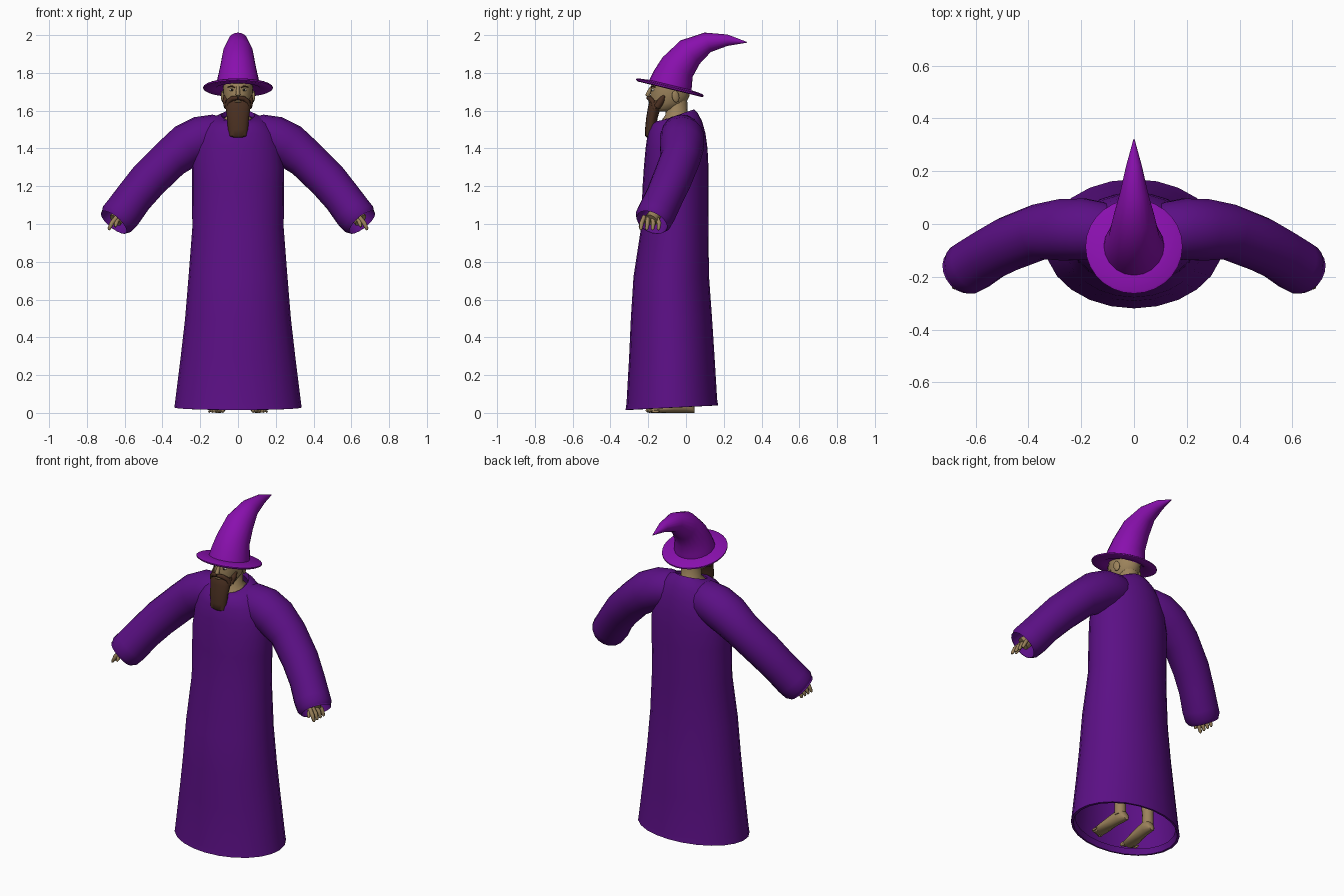
import bpy, math
from mathutils import Vector


def material(name, rgb):
    m = bpy.data.materials.new(name)
    m.diffuse_color = (*rgb, 1)
    return m


ROBE = material("robe purple", (0.105, 0.005, 0.235))
HAT = material("hat violet", (0.25, 0.005, 0.42))
SKIN = material("tan skin", (0.33, 0.225, 0.105))
HAIR = material("brown hair", (0.068, 0.029, 0.015))
EYE = material("eye white", (0.5, 0.46, 0.38))
PUPIL = material("pupil dark", (0.02, 0.014, 0.01))


def loft(name, rings, mat, cap_start=True, cap_end=True, angle=50):
    """Skin a list of equal-sized point rings."""
    n = len(rings[0])
    verts = [p for r in rings for p in r]
    faces = [(i * n + j, i * n + (j + 1) % n, (i + 1) * n + (j + 1) % n, (i + 1) * n + j)
             for i in range(len(rings) - 1) for j in range(n)]
    if cap_start:
        faces.append(tuple(reversed(range(n))))
    if cap_end:
        faces.append(tuple(range(len(verts) - n, len(verts))))
    me = bpy.data.meshes.new(name)
    me.from_pydata(verts, [], faces)
    me.materials.append(mat)
    ob = bpy.data.objects.new(name, me)
    bpy.context.collection.objects.link(ob)
    finish(ob, angle)
    return ob


def finish(ob, angle=50):
    bpy.ops.object.select_all(action='DESELECT')
    ob.select_set(True)
    bpy.context.view_layer.objects.active = ob
    bpy.ops.object.shade_smooth_by_angle(angle=math.radians(angle))


def level(z, cy, rx, ry, tilt=0, n=24, cx=0):
    """Horizontal ellipse, raised by tilt at the back and lowered at the front."""
    return [Vector((cx + rx * math.cos(a), cy + ry * math.sin(a), z + tilt * math.sin(a)))
            for a in (math.tau * k / n for k in range(n))]


def tube(name, path, mat, ref, n=16, **kw):
    """Round tube through (x, y, z, radius) points."""
    pts = [Vector(p[:3]) for p in path]
    rings = []
    for i, p in enumerate(path):
        t = (pts[min(i + 1, len(pts) - 1)] - pts[max(i - 1, 0)]).normalized()
        u = t.cross(Vector(ref)).normalized()
        v = t.cross(u)
        rings.append([pts[i] + p[3] * (u * math.cos(a) + v * math.sin(a))
                      for a in (math.tau * k / n for k in range(n))])
    return loft(name, rings, mat, **kw)


def blob(name, loc, size, mat, rot=(0, 0, 0), seg=16):
    bpy.ops.mesh.primitive_uv_sphere_add(segments=seg, ring_count=seg // 2, radius=1,
                                         location=loc, rotation=rot)
    ob = bpy.context.object
    ob.name = name
    ob.scale = size
    ob.data.materials.append(mat)
    finish(ob, 180)
    return ob


# Robe body: open at hem and collar, hem turned in
robe = [level(*r) for r in [
    (0.06, -0.075, 0.31, 0.225, 0.012), (0.027, -0.075, 0.322, 0.235, 0.012),
    (0.028, -0.075, 0.337, 0.245, 0.012), (0.06, -0.075, 0.333, 0.24, 0.01),
    (0.3, -0.075, 0.303, 0.226), (0.5, -0.077, 0.28, 0.215),
    (0.72, -0.078, 0.262, 0.2), (0.98, -0.06, 0.242, 0.178),
    (1.2, -0.055, 0.243, 0.175), (1.3, -0.052, 0.243, 0.171),
    (1.4, -0.05, 0.23, 0.164), (1.48, -0.05, 0.205, 0.153),
    (1.535, -0.05, 0.165, 0.135, 0.01), (1.565, -0.05, 0.125, 0.112, 0.022),
    (1.575, -0.05, 0.088, 0.092, 0.032), (1.55, -0.05, 0.08, 0.085, 0.032)]]
loft("robe_body", robe, ROBE, False, False, 60)

for s, side in ((1, "right"), (-1, "left")):
    # Sleeve with a recessed cuff
    sleeve = [(0.05, -0.03, 1.475, 0.085), (0.12, -0.025, 1.472, 0.108),
              (0.19, -0.02, 1.455, 0.118), (0.27, -0.022, 1.415, 0.118),
              (0.36, -0.03, 1.345, 0.106), (0.475, -0.075, 1.232, 0.104),
              (0.55, -0.115, 1.142, 0.1), (0.61, -0.155, 1.06, 0.102),
              (0.64, -0.172, 1.026, 0.1), (0.655, -0.18, 1.01, 0.086)]
    tube(f"{side}_sleeve", [(s * x, y, z, r) for x, y, z, r in sleeve], ROBE, (0, 1, 0),
         n=18, cap_end=False, angle=60)
    tube(f"{side}_cuff_lining", [(s * 0.656, -0.181, 1.009, 0.087),
                                 (s * 0.59, -0.14, 1.09, 0.078)], ROBE, (0, 1, 0), n=18,
         cap_start=False)
    # Hand with four fingers and a thumb
    tube(f"{side}_hand", [(s * 0.58, -0.14, 1.1, 0.03), (s * 0.62, -0.165, 1.05, 0.035),
                          (s * 0.65, -0.185, 1.02, 0.038)], SKIN, (0, 1, 0), n=10)
    for k in range(4):
        y = -0.235 + k * 0.031
        tube(f"{side}_finger_{k + 1}",
             [(s * 0.64, -0.19 + (y + 0.19) * 0.7, 1.04, 0.011), (s * 0.668, y, 1.005, 0.012),
              (s * 0.682, y - 0.004, 0.975, 0.009), (s * 0.684, y - 0.005, 0.968, 0.004)],
             SKIN, (0, 1, 0), n=8)
    tube(f"{side}_thumb", [(s * 0.63, -0.2, 1.04, 0.012), (s * 0.645, -0.235, 1.005, 0.011),
                           (s * 0.65, -0.245, 0.985, 0.006)], SKIN, (1, 0, 0), n=8)

    # Shin and foot
    tube(f"{side}_leg", [(s * 0.1, 0.0, 0.04, 0.033), (s * 0.1, 0.0, 0.12, 0.031),
                         (s * 0.1, 0.0, 0.3, 0.05), (s * 0.1, -0.02, 0.5, 0.052),
                         (s * 0.1, -0.04, 0.8, 0.075)], SKIN, (0, 1, 0))
    foot = []
    for y, w, h in [(0.045, 0.015, 0.03), (0.03, 0.03, 0.06), (-0.01, 0.034, 0.085),
                    (-0.06, 0.036, 0.07), (-0.12, 0.042, 0.045), (-0.17, 0.043, 0.028),
                    (-0.185, 0.038, 0.02)]:
        foot.append([Vector((s * (0.1 - 0.08 * (y + 0.06)) + w * math.cos(a), y,
                             h / 2 * (1 + math.sin(a)))) for a in
                     (math.tau * k / 12 for k in range(12))])
    loft(f"{side}_foot", foot, SKIN)
    for k in range(5):
        r = 0.013 - 0.0015 * k
        blob(f"{side}_toe_{k + 1}", (s * (0.08 + k * 0.018), -0.193 + 0.008 * k, r),
             (r * 0.85, 0.022, r), SKIN, seg=8)

    # Ear, eye, brow and moustache half
    blob(f"{side}_ear", (s * 0.08, -0.055, 1.675), (0.01, 0.02, 0.032), SKIN, (0.2, 0, s * 0.3))
    blob(f"{side}_eye", (s * 0.032, -0.172, 1.71), (0.013, 0.012, 0.008), EYE, seg=12)
    blob(f"{side}_pupil", (s * 0.032, -0.182, 1.71), (0.005, 0.004, 0.006), PUPIL, seg=8)
    tube(f"{side}_brow", [(s * 0.014, -0.183, 1.723, 0.004), (s * 0.034, -0.18, 1.73, 0.005),
                          (s * 0.055, -0.163, 1.725, 0.003)], HAIR, (0, 0, 1), n=6)
    tube(f"{side}_moustache", [(0, -0.199, 1.668, 0.011), (s * 0.03, -0.192, 1.665, 0.013),
                               (s * 0.052, -0.175, 1.648, 0.013),
                               (s * 0.06, -0.165, 1.61, 0.01)], HAIR, (0, 1, 0), n=8)
    tube(f"{side}_sideburn", [(s * 0.068, -0.115, 1.68, 0.008), (s * 0.064, -0.13, 1.655, 0.018),
                              (s * 0.055, -0.155, 1.62, 0.02)], HAIR, (1, 0, 0), n=8)

# Head, neck and upper chest
loft("head", [level(*r) for r in [
    (1.595, -0.125, 0.03, 0.05), (1.61, -0.115, 0.052, 0.075), (1.64, -0.095, 0.068, 0.095),
    (1.68, -0.085, 0.077, 0.104), (1.72, -0.083, 0.08, 0.104), (1.76, -0.083, 0.075, 0.095),
    (1.79, -0.08, 0.05, 0.06)]], SKIN)
loft("neck", [level(*r, n=16) for r in [
    (1.5, -0.045, 0.12, 0.1), (1.545, -0.048, 0.085, 0.085), (1.575, -0.05, 0.058, 0.06),
    (1.66, -0.05, 0.055, 0.056)]], SKIN)
tube("nose", [(0, -0.182, 1.725, 0.008), (0, -0.195, 1.7, 0.011), (0, -0.203, 1.684, 0.013),
              (0, -0.192, 1.674, 0.008)], SKIN, (1, 0, 0), n=10)

# Long beard with a rounded end
loft("beard", [level(*r, n=16) for r in [
    (1.457, -0.192, 0.03, 0.014), (1.465, -0.192, 0.047, 0.024), (1.5, -0.187, 0.053, 0.03),
    (1.56, -0.181, 0.058, 0.03), (1.61, -0.169, 0.065, 0.034), (1.64, -0.155, 0.07, 0.042),
    (1.655, -0.15, 0.066, 0.038)]], HAIR)
blob("mouth", (0, -0.194, 1.648), (0.02, 0.006, 0.005), SKIN, seg=10)

# Hat: bent cone on a tilted brim
tube("hat_cone", [(0, -0.085, 1.725, 0.116), (0, -0.07, 1.77, 0.109), (0, -0.045, 1.83, 0.095),
                  (0, 0.022, 1.91, 0.08), (0, 0.115, 1.962, 0.054), (0, 0.22, 1.973, 0.03),
                  (0, 0.322, 1.962, 0.002)], HAT, (1, 0, 0), n=20, cap_start=False, angle=70)
loft("hat_brim", [level(z, -0.085, r, r * 0.97, -r * 0.235, n=28) for z, r in [
    (1.728, 0.1), (1.716, 0.12), (1.713, 0.175), (1.718, 0.184), (1.725, 0.184),
    (1.73, 0.175), (1.738, 0.1)]], HAT)
